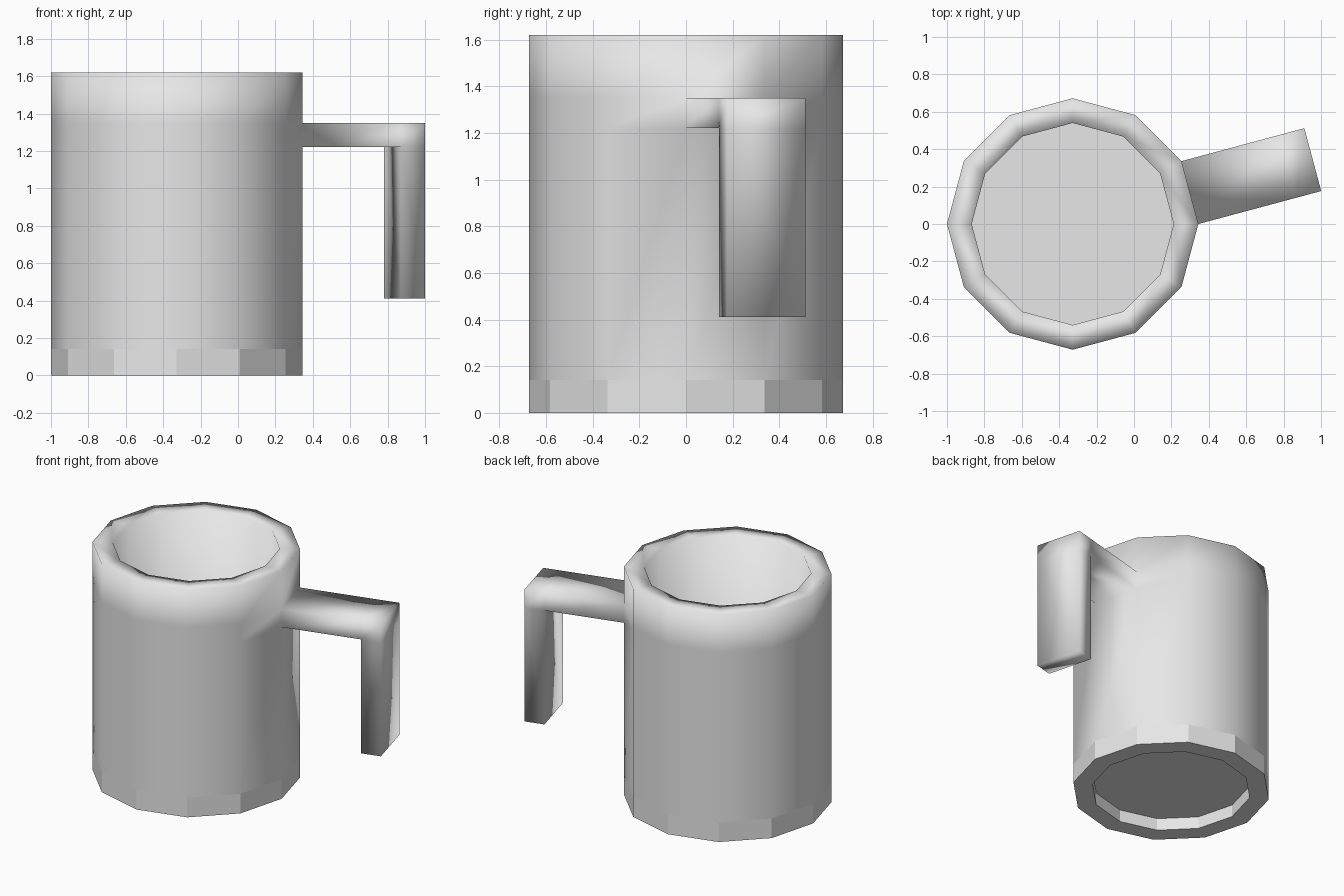
import bpy, bmesh, math
from mathutils import Vector

if "Cube" in bpy.data.objects:
    bpy.data.objects.remove(bpy.data.objects["Cube"])

SIDES, CX = 12, -0.328
R_OUT, R_IN = 0.672, 0.54

bm = bmesh.new()


def ring(r, z):
    return [bm.verts.new((CX + r * math.cos(2 * math.pi * i / SIDES),
                          r * math.sin(2 * math.pi * i / SIDES), z))
            for i in range(SIDES)]


# Lathed wall: foot recess, outside, rim, inside
profile = [(R_IN, 0.09), (R_IN, 0), (R_OUT, 0), (R_OUT, 0.14), (R_OUT, 1.22),
           (R_OUT, 1.35), (R_OUT, 1.62), (R_IN, 1.62), (R_IN, 0.14)]
rings = [ring(r, z) for r, z in profile]
handle_face = None
for k, (a, b) in enumerate(zip(rings, rings[1:])):
    for i in range(SIDES):
        j = (i + 1) % SIDES
        f = bm.faces.new((a[i], a[j], b[j], b[i]))
        f.smooth = k > 2
        if k == 4 and i == 0:
            handle_face = f

# Underside of the recess and inner floor
bm.faces.new(rings[0][::-1])
bm.faces.new(rings[-1])
bm.normal_update()


def pull(face, offset):
    """Extrude one face along an offset and return the new end face."""
    new = bmesh.ops.extrude_discrete_faces(bm, faces=[face])["faces"][0]
    bmesh.ops.translate(bm, verts=new.verts[:], vec=offset)
    for v in new.verts:
        for f in v.link_faces:
            f.smooth = True
    bm.normal_update()
    return new


# Handle: an arm out from one wall panel, then a grip hanging down
out = Vector((math.cos(math.radians(15)), math.sin(math.radians(15)), 0))
end = pull(handle_face, out * 0.545)
end = pull(end, out * 0.135)
under = min((f for e in end.edges for f in e.link_faces if f is not end),
            key=lambda f: f.calc_center_median().z)
pull(under, Vector((0, 0, -0.81)))

bmesh.ops.recalc_face_normals(bm, faces=bm.faces[:])
mesh = bpy.data.meshes.new("mug")
bm.to_mesh(mesh)
bm.free()

grey = bpy.data.materials.new("light grey")
grey.diffuse_color = (0.8, 0.8, 0.8, 1)
grey.use_nodes = True
grey.node_tree.nodes["Principled BSDF"].inputs["Base Color"].default_value = grey.diffuse_color
mesh.materials.append(grey)
mug = bpy.data.objects.new("mug", mesh)
bpy.context.collection.objects.link(mug)
